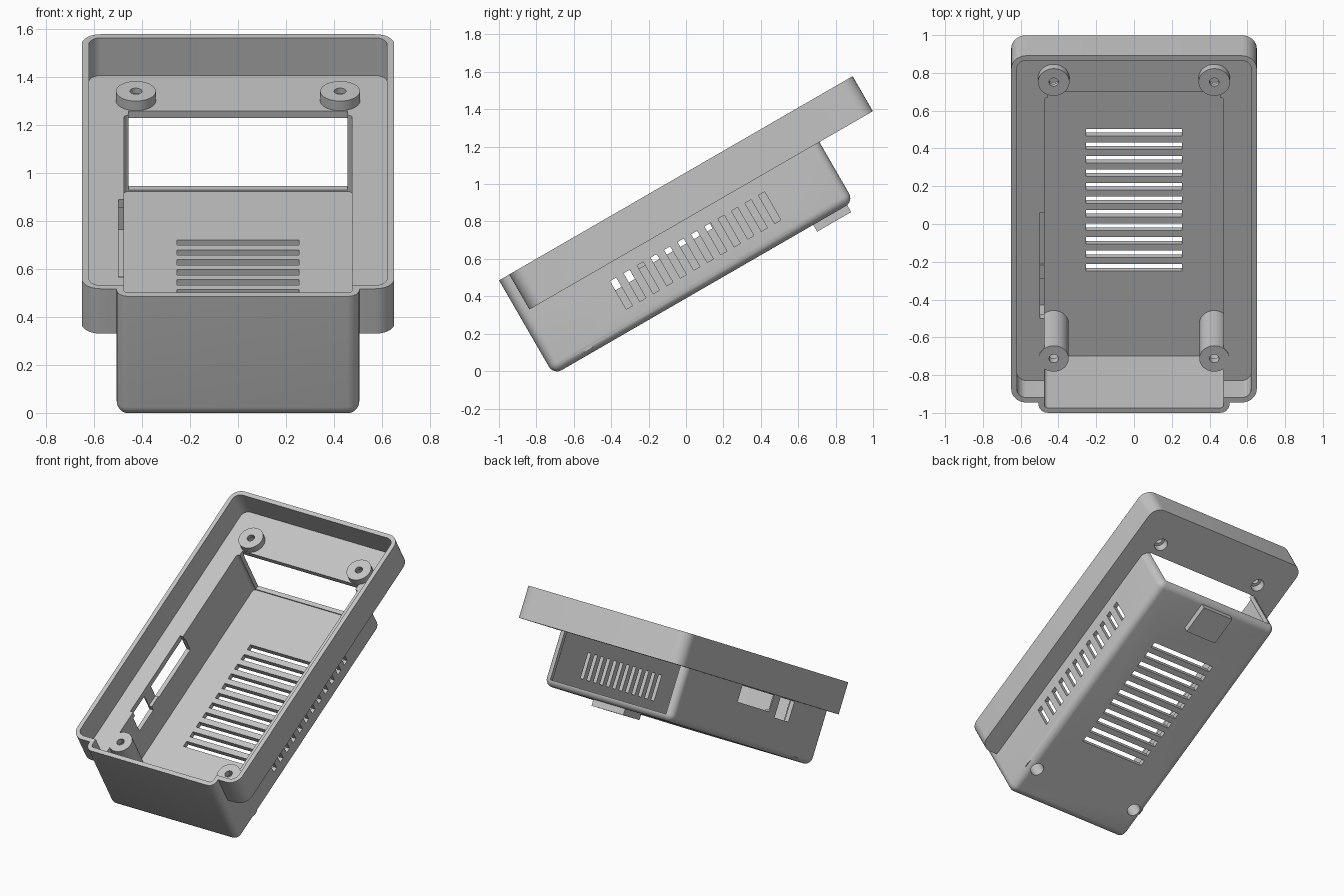
import bpy, bmesh, math
from mathutils import Matrix, Vector

if "Cube" in bpy.data.objects:
    bpy.data.objects.remove(bpy.data.objects["Cube"])

TILT = math.radians(30)   # the whole case leans back; parts are built flat first

grey = bpy.data.materials.new("plain grey plastic")
grey.use_nodes = True
grey.diffuse_color = (0.55, 0.55, 0.55, 1)
grey.node_tree.nodes["Principled BSDF"].inputs["Base Color"].default_value = grey.diffuse_color


def make_object(name, bm):
    mesh = bpy.data.meshes.new(name)
    bm.to_mesh(mesh)
    bm.free()
    mesh.materials.append(grey)
    ob = bpy.data.objects.new(name, mesh)
    bpy.context.collection.objects.link(ob)
    return ob


def box(name, x, y, z, corner=0, bottom=0):
    """Box from ranges, with rounded upright edges and optionally a rounded bottom."""
    bm = bmesh.new()
    size = [r[1] - r[0] for r in (x, y, z)]
    middle = [(r[0] + r[1]) / 2 for r in (x, y, z)]
    bmesh.ops.create_cube(bm, size=1, matrix=Matrix.Translation(middle) @ Matrix.Diagonal((*size, 1)))
    if corner:
        edges = []
        for e in bm.edges:
            a, b = (v.co for v in e.verts)
            upright = abs(a.z - b.z) > 1e-4
            low = max(a.z, b.z) < middle[2]
            if upright or (bottom and low):
                edges.append(e)
        bmesh.ops.bevel(bm, geom=edges, offset=corner, segments=8, profile=0.5, affect='EDGES')
    return make_object(name, bm)


def cylinder(name, x, y, z, radius):
    bm = bmesh.new()
    bmesh.ops.create_cone(bm, cap_ends=True, segments=40, radius1=radius, radius2=radius,
                          depth=z[1] - z[0],
                          matrix=Matrix.Translation(Vector((x, y, (z[0] + z[1]) / 2))))
    return make_object(name, bm)


def combine(target, tools, operation):
    """Apply each tool to the target, then remove the tool."""
    for tool in tools:
        mod = target.modifiers.new("cut", 'BOOLEAN')
        mod.object, mod.operation, mod.solver = tool, operation, 'EXACT'
        graph = bpy.context.evaluated_depsgraph_get()
        mesh = bpy.data.meshes.new_from_object(target.evaluated_get(graph))
        target.modifiers.clear()
        target.data = mesh
        bpy.data.objects.remove(tool)


FLOOR, LEDGE, RIM = 0.372, 0.739, 0.92

# Outer shell: deep lower body plus the wider upper tray
case = box("case", (-0.505, 0.505), (-0.623, 1.23), (0.337, RIM), 0.05, bottom=True)
combine(case, [box("tray", (-0.65, 0.65), (-0.56, 1.56), (0.704, RIM), 0.08)], 'UNION')

# Hollow tray, hollow body and open back
combine(case, [
    box("tray_hollow", (-0.62, 0.62), (-0.53, 1.53), (LEDGE, 1.1), 0.05),
    box("body_hollow", (-0.475, 0.475), (-0.593, 1.2), (FLOOR, 1.2), 0.02),
    box("back_opening", (-0.455, 0.455), (1.1, 1.235), (0.38, 0.85)),
], 'DIFFERENCE')

# Screw bosses: short ones on the ledge, tall ones on the floor
bosses = [(1.32, 0.72, 0.785, 0.76, 0.083), (-0.393, 0.36, 0.745, 0.70, 0.079)]
for side in (-1, 1):
    x = side * 0.425
    for y, low, top, bore_top, radius in bosses:
        combine(case, [cylinder("boss", x, y, (low, top), radius)], 'UNION')
        combine(case, [cylinder("bore", x, y, (0.2, bore_top), 0.046),
                       cylinder("screw_hole", x, y, (0.2, 1), 0.025)], 'DIFFERENCE')

# Vents in the floor and in the left wall
vents = [box("floor_vent", (-0.255, 0.255), (y - 0.0215, y + 0.0215), (0.2, 0.5))
         for y in (-0.052 + 0.0827 * i for i in range(11))]
vents += [box("side_vent", (0.4, 0.6), (y, y + 0.038), (0.446, 0.62))
          for y in (-0.111 + 0.0833 * i for i in range(12))]
combine(case, vents, 'DIFFERENCE')

# Connector openings and inner relief in the right wall
combine(case, [
    box("relief", (-0.497, -0.4), (-0.15, 0.497), (0.6, 0.85)),
    box("long_port", (-0.6, -0.4), (0.095, 0.505), (0.59, 0.7)),
    box("short_port", (-0.6, -0.4), (-0.17, 0.01), (0.563, 0.7)),
], 'DIFFERENCE')

# Small foot under the back
foot = box("foot", (-0.125, 0.125), (0.98, 1.19), (0.295, 0.345))

for ob in (case, foot):
    ob.rotation_euler.x = TILT
    bpy.ops.object.select_all(action='DESELECT')
    ob.select_set(True)
    bpy.context.view_layer.objects.active = ob
    bpy.ops.object.shade_smooth_by_angle(angle=math.radians(30))
